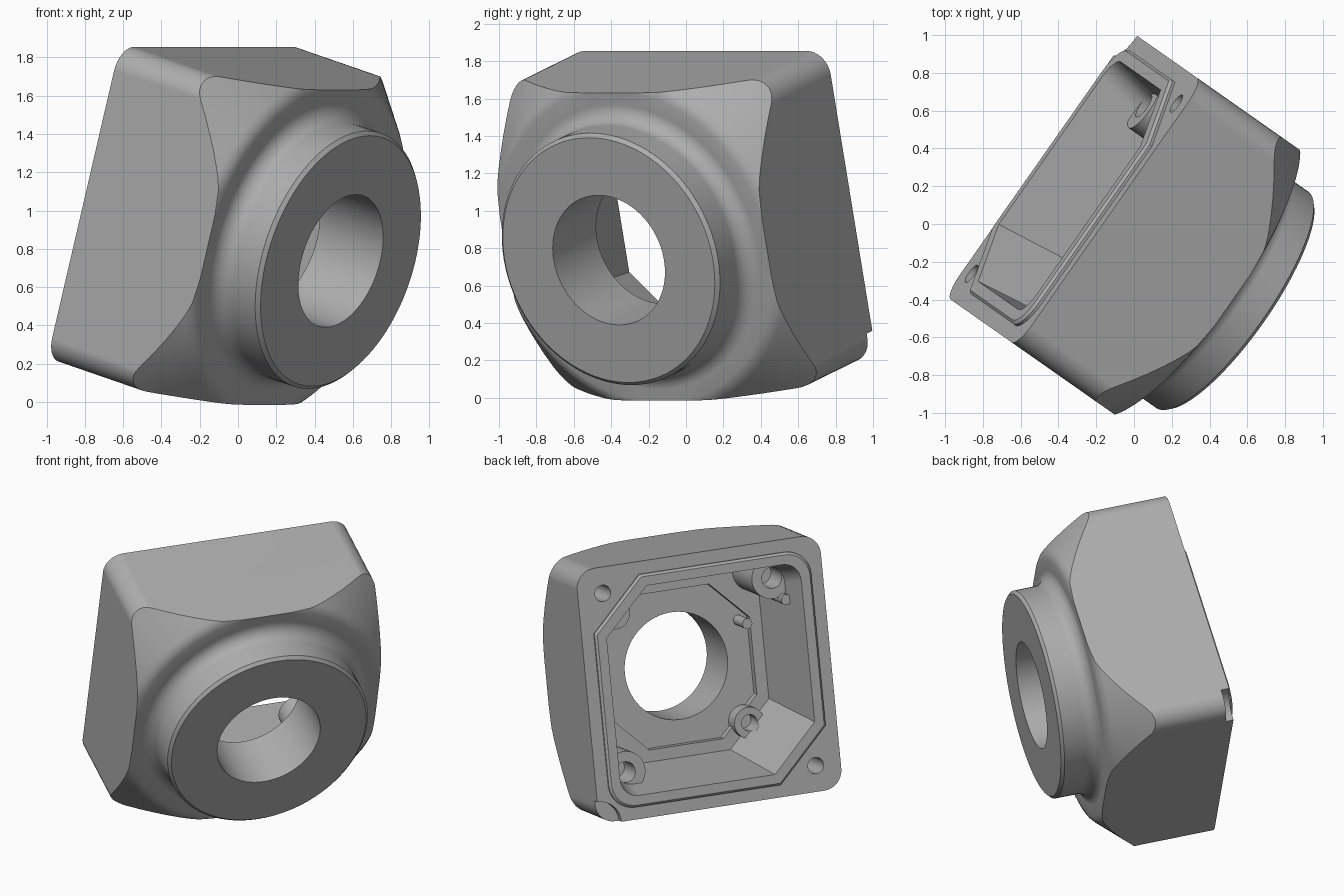
import bpy, bmesh
from math import sin, cos, pi, radians
from mathutils import Matrix, Vector

if "Cube" in bpy.data.objects:
    bpy.data.objects.remove(bpy.data.objects["Cube"], do_unlink=True)

grey = bpy.data.materials.new("cast grey")
grey.use_nodes = True
colour = (0.42, 0.42, 0.42, 1)
grey.diffuse_color = colour
grey.node_tree.nodes["Principled BSDF"].inputs["Base Color"].default_value = colour


def loft(name, sections):
    """Solid through matching outlines, each given as (points, depth)."""
    bm = bmesh.new()
    rings = [[bm.verts.new((x, y, d)) for x, y in pts] for pts, d in sections]
    for a, b in zip(rings, rings[1:]):
        for i in range(len(a)):
            j = (i + 1) % len(a)
            bm.faces.new((a[i], a[j], b[j], b[i]))
    bm.faces.new(rings[0])
    bm.faces.new(rings[-1])
    bmesh.ops.recalc_face_normals(bm, faces=bm.faces)
    mesh = bpy.data.meshes.new(name)
    bm.to_mesh(mesh)
    bm.free()
    mesh.materials.append(grey)
    ob = bpy.data.objects.new(name, mesh)
    bpy.context.scene.collection.objects.link(ob)
    return ob


def circle(r, x=0, y=0, n=32):
    return [(x + r * cos(2 * pi * i / n), y + r * sin(2 * pi * i / n)) for i in range(n)]


def outline(h, r, cut=0, steps=8):
    """Square with round corners; cut bevels the two corners on one diagonal."""
    pts = []
    for k in range(4):
        a = k * pi / 2
        if cut and k % 2 == 0:
            corner = [(h, h - cut), (h - cut, h)]
        else:
            corner = [(h - r + r * cos(t), h - r + r * sin(t))
                      for t in (pi / 2 * i / steps for i in range(steps + 1))]
        pts += [(x * cos(a) - y * sin(a), x * sin(a) + y * cos(a)) for x, y in corner]
    return pts


def rod(name, r, x, y, d0, d1):
    n = 96 if r > 0.3 else 32
    return loft(name, [(circle(r, x, y, n), d0), (circle(r, x, y, n), d1)])


def combine(body, tool, operation):
    mod = body.modifiers.new("combine", "BOOLEAN")
    mod.object, mod.operation, mod.solver = tool, operation, "EXACT"
    graph = bpy.context.evaluated_depsgraph_get()
    mesh = bpy.data.meshes.new_from_object(body.evaluated_get(graph))
    body.modifiers.clear()
    body.data = mesh
    bpy.data.objects.remove(tool, do_unlink=True)


BACK = -0.635

# Square housing, its front corners turned down to a cone below a round collar
body = loft("housing", [(outline(0.855, 0.13), BACK), (outline(0.855, 0.13), 0.6)])
fillet = [(0.79 - 0.09 * sin(t), 0.28 - 0.09 * cos(t))
          for t in (pi / 2 * i / 8 for i in range(9))]
profile = [(1.3, -0.75), (1.3, -0.26), (0.97, 0.11), (0.935, 0.15), (0.91, 0.175),
           (0.87, 0.19)] + fillet + [(0.7, 0.43), (0.68, 0.45)]
combine(body, loft("turning", [(circle(r, n=96), d) for r, d in profile]), "INTERSECT")

# Raised sealing lip around the rear opening
combine(body, loft("lip", [(outline(0.755, 0.16, 0.34), BACK - 0.03),
                           (outline(0.77, 0.17, 0.35), BACK - 0.015),
                           (outline(0.77, 0.17, 0.35), BACK + 0.1)]), "UNION")

# Tapered cavity with an eight-sided floor recess
combine(body, loft("cavity", [(outline(0.7, 0.12, 0.31), -0.72),
                              (outline(0.6, 0.15, 0.3), -0.03)]), "DIFFERENCE")
octagon = [(sx * a, sy * b) for sx, sy, a, b in
           ((1, -1, .52, .26), (1, 1, .52, .26), (1, 1, .26, .52), (-1, 1, .26, .52),
            (-1, 1, .52, .26), (-1, -1, .52, .26), (-1, -1, .26, .52), (1, -1, .26, .52))]
combine(body, loft("floor_recess", [(octagon, -0.2), (octagon, 0.03)]), "DIFFERENCE")

# Screw bosses: two tall ones and two low ones on opposite diagonals
for s in (1, -1):
    for name, r, hole, x, y, top, deep in (
            ("tall_boss", 0.14, 0.07, 0.57, -0.57, -0.42, -0.2),
            ("low_boss", 0.105, 0.055, 0.43, 0.43, -0.09, 0.04)):
        combine(body, rod(name, r, s * x, s * y, top, 0.1), "UNION")
        combine(body, rod("screw_hole", hole, s * x, s * y, top - 0.05, deep), "DIFFERENCE")
    # Fixing hole in the rear flange
    combine(body, rod("fixing_hole", 0.055, s * 0.68, s * 0.68, -0.72, -0.25), "DIFFERENCE")

# Locating pins
for x, y, top in ((-0.46, 0.24, -0.15), (-0.64, 0.42, -0.47)):
    combine(body, rod("pin", 0.035, x, y, top, 0.08), "UNION")

# Main bore and the small corner relief on the rear edge
combine(body, rod("bore", 0.36, 0, 0, -0.3, 0.6), "DIFFERENCE")
combine(body, rod("corner_relief", 0.155, 0.855, -0.855, -0.72, BACK + 0.055), "DIFFERENCE")

# Smooth shading with crisp edges
bpy.ops.object.select_all(action="DESELECT")
body.select_set(True)
bpy.context.view_layer.objects.active = body
bpy.ops.object.shade_smooth_by_angle(angle=radians(25))
weighted = body.modifiers.new("even shading", "WEIGHTED_NORMAL")
weighted.keep_sharp = True

# Tilt into place: across, up and bore axes
across = Vector((0.574, 0.8185, 0)).normalized()
bore_axis = Vector((0.787, -0.552, -0.272)).normalized()
up = bore_axis.cross(across).normalized()
pose = Matrix((across, up, bore_axis)).transposed().to_4x4()
body.matrix_world = Matrix.Translation((0.182, -0.164, 0.859)) @ pose
